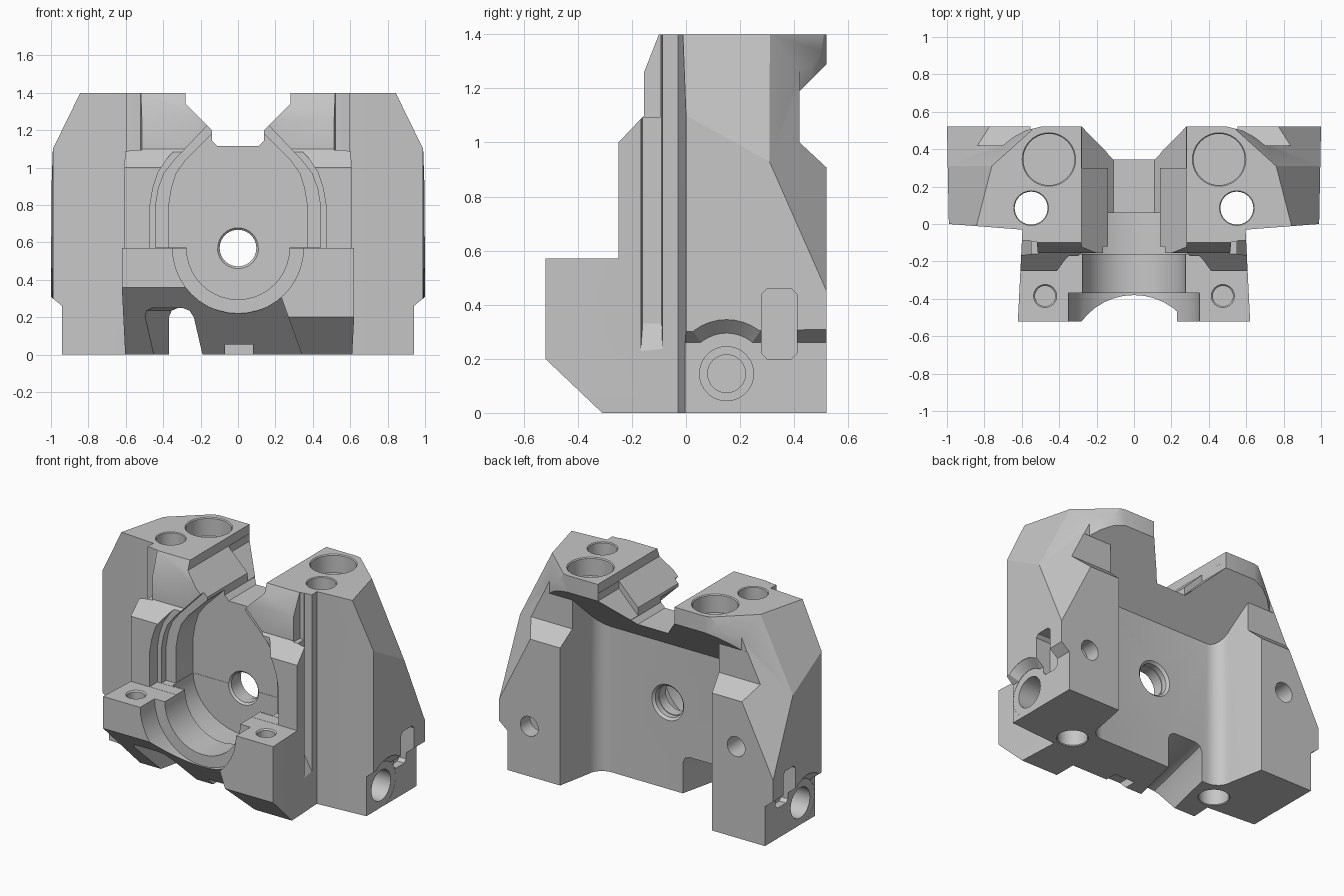
import bpy, bmesh, math
from mathutils import Vector, Matrix

cube = bpy.data.objects.get("Cube")
if cube:
    bpy.data.objects.remove(cube, do_unlink=True)

steel = bpy.data.materials.new("matte_grey")
steel.use_nodes = True
GREY = (0.57, 0.57, 0.57, 1)
steel.diffuse_color = GREY
steel.node_tree.nodes["Principled BSDF"].inputs["Base Color"].default_value = GREY


def finish(name, bm):
    bmesh.ops.remove_doubles(bm, verts=bm.verts, dist=0.0001)
    bmesh.ops.recalc_face_normals(bm, faces=bm.faces)
    me = bpy.data.meshes.new(name)
    bm.to_mesh(me)
    bm.free()
    me.materials.append(steel)
    ob = bpy.data.objects.new(name, me)
    bpy.context.collection.objects.link(ob)
    return ob


def prism_mesh(pts, axis, lo, hi):
    """Extrude a 2D outline along an axis; the outline uses the other two axes in order."""
    place = {"x": lambda a, b, t: (t, a, b),
             "y": lambda a, b, t: (a, t, b),
             "z": lambda a, b, t: (a, b, t)}[axis]
    bm = bmesh.new()
    ends = [[bm.verts.new(place(a, b, t)) for a, b in pts] for t in (lo, hi)]
    for ring in ends:
        bm.faces.new(ring)
    for i in range(len(pts)):
        bm.faces.new((ends[0][i - 1], ends[0][i], ends[1][i], ends[1][i - 1]))
    return bm


def prism(name, pts, axis, lo, hi):
    return finish(name, prism_mesh(pts, axis, lo, hi))


def slice_off(bm, point, normal):
    """Remove the outer side of a plane from a convex mesh and cap it."""
    bmesh.ops.bisect_plane(bm, geom=bm.verts[:] + bm.edges[:] + bm.faces[:],
                           plane_co=point, plane_no=normal, clear_outer=True)
    bmesh.ops.holes_fill(bm, edges=[e for e in bm.edges if e.is_boundary], sides=0)


def mirrored(half):
    return half + [(-a, b) for a, b in reversed(half)]


def measure(mesh):
    """Whether a mesh is closed, and its volume."""
    bm = bmesh.new()
    bm.from_mesh(mesh)
    result = all(e.is_manifold for e in bm.edges), bm.calc_volume(signed=True)
    bm.free()
    return result


def combine(target, tool, operation="DIFFERENCE"):
    """Boolean that keeps the first solver result that is closed and changed the volume."""
    before = measure(target.data)[1]
    mod = target.modifiers.new("cut", "BOOLEAN")
    mod.operation = operation
    mod.object = tool
    for solver in ("MANIFOLD", "EXACT"):
        mod.solver = solver
        bpy.context.view_layer.update()
        deps = bpy.context.evaluated_depsgraph_get()
        mesh = bpy.data.meshes.new_from_object(target.evaluated_get(deps))
        closed, after = measure(mesh)
        if closed and after > 0.1 and (after > before) == (operation == "UNION") and after != before:
            break
    target.modifiers.remove(mod)
    target.data = mesh
    bpy.data.objects.remove(tool, do_unlink=True)


def drill(target, start, direction, r, depth, rim=0.0):
    """Round hole with an optional chamfered rim, made as one turned cutter."""
    wide = r + 2 * rim
    profile = [(wide, -0.06)] + ([(wide, -rim), (r, rim)] if rim else []) + [(r, depth)]
    turns = [math.tau * i / 40 for i in range(40)]
    bm = bmesh.new()
    rings = [[bm.verts.new((a * math.cos(t), a * math.sin(t), b)) for t in turns] for a, b in profile]
    bm.faces.new(rings[0])
    bm.faces.new(rings[-1])
    for low, high in zip(rings, rings[1:]):
        for i in range(40):
            bm.faces.new((low[i - 1], low[i], high[i], high[i - 1]))
    turn = Vector(direction).to_track_quat("Z", "Y").to_matrix().to_4x4()
    bm.transform(Matrix.Translation(start) @ turn)
    combine(target, finish("hole_cutter", bm))


# Wide rear body with sloping upper sides and rear corners
bm = prism_mesh(mirrored([(0.6, -0.03), (0.99, 0), (1, 0.52)]), "z", 0, 1.4)
for s in (1, -1):
    for a, b, c in (((0.99, 0, 1.1), (0.84, 0, 1.4), (0.76, 0.31, 1.4)),
                    ((1, 0.3, 0.94), (1, 0.52, 0.45), (0.76, 0.31, 1.4))):
        a, b, c = (Vector((s * p[0], p[1], p[2])) for p in (a, b, c))
        n = (b - a).cross(c - a)
        slice_off(bm, a, n if n.x * s > 0 else -n)
body = finish("housing_block", bm)

# Front column and shelf, narrowing slightly toward the rear
column = prism("front_column", [(-0.52, 0.2), (-0.31, 0), (0.1, 0), (0.1, 1.4), (-0.1, 1.4),
               (-0.155, 1.26), (-0.155, 1.1), (-0.25, 1), (-0.25, 0.57), (-0.52, 0.57)], "x", -0.62, 0.62)
for s in (1, -1):
    combine(column, prism("taper_cutter", [(s * 0.622, -0.54), (s * 0.585, 0.2), (s * 0.8, 0.2),
                                           (s * 0.8, -0.54)], "z", -0.1, 1.5))
combine(body, column, "UNION")

# Rear pocket with rounded corners and an overhanging lip
half = [(0.57, 0.6)]
for i in range(7):
    t = math.radians(-90 * i / 6)
    half.append((0.41 + 0.1 * math.cos(t), 0.29 + 0.1 * math.sin(t)))
bm = prism_mesh(mirrored(half), "z", -0.1, 1.5)
slice_off(bm, (0, 0.19, 0.96), (0, -1, 1))
combine(body, finish("pocket_cutter", bm))
combine(body, prism("rear_notch_cutter", [(0.56, 0.87), (0.42, 1), (0.42, 1.19), (0.56, 1.33)], "x", -1.2, 1.2))

# Saddle through the top, opening wider at the rear
combine(body, prism("saddle_cutter", mirrored([(0.28, 1.5), (0.28, 1.34), (0.14, 1.2), (0.14, 1.145),
                                              (0.11, 1.115)]), "y", -0.7, 0.7))
combine(body, prism("rear_saddle_cutter", mirrored([(0.279, 1.5), (0.279, 1.29), (0.109, 1.116)]), "y", 0.3, 0.7))

# Stepped keyhole cavity in the front
combine(body, prism("outer_cavity_cutter", mirrored([(0.47, 0.571), (0.47, 0.8), (0.455, 0.89), (0.425, 0.98),
                    (0.37, 1.06), (0.18, 1.26)]), "y", -0.6, -0.17))
combine(body, prism("middle_cavity_cutter", mirrored([(0.44, 0.572), (0.44, 0.8), (0.425, 0.89), (0.395, 0.97),
                    (0.34, 1.04), (0.15, 1.24)]), "y", -0.61, -0.12))
combine(body, prism("inner_cavity_cutter", mirrored([(0.37, 0.573), (0.37, 0.8), (0.355, 0.89), (0.33, 0.97),
                    (0.28, 1.04), (0.13, 1.19)]), "y", -0.62, 0.06))
bowl = [(0.368 * math.cos(t), 0.58 - 0.32 * math.sin(t)) for t in (math.radians(88 - 8 * i) for i in range(12))]
combine(body, prism("rear_bowl_cutter", mirrored(bowl + [(0.36, 0.7)]), "y", -0.16, 0.058))
drill(body, (0, -0.55, 0.57), (0, 1, 0), 0.275, 0.5)
drill(body, (0, -0.55, 0.57), (0, 1, 0), 0.35, 0.18)
drill(body, (0, 0.06, 0.57), (0, 1, 0), 0.098, 0.3, 0.01)
drill(body, (0, 0.19, 0.57), (0, -1, 0), 0.102, 0.05, 0.015)

# Undercut slope beneath the shelf
bm = prism_mesh([(-0.6, 0.44), (-0.1, -0.06), (-0.6, -0.06)], "x", -0.8, 0.6)
slice_off(bm, (0.23, 0, 0.31), (0.28, 0, 0.1))
combine(body, finish("slope_cutter", bm))

# Slanted cable slot and small notch in the base
bm = prism_mesh([(-0.45, -0.1), (-0.45, 0.2), (-0.435, 0.235), (-0.4, 0.25), (-0.24, 0.25),
                 (-0.205, 0.235), (-0.19, 0.2), (-0.19, -0.1)], "y", -0.6, 0.3)
for v in bm.verts:
    v.co.x += 0.23 * (v.co.y + 0.16)
combine(body, finish("slot_cutter", bm))
combine(body, prism("notch_cutter", [(-0.07, -0.1), (-0.07, 0.055), (0.08, 0.055), (0.08, -0.1)], "y", -0.3, -0.08))

# Features shared by both sides
for s in (1, -1):
    # Vertical side groove with a ramped foot, and the relief above the shoulder
    bm = prism_mesh([(s * 0.55, -0.16), (s * 0.55, -0.09), (s * 0.7, -0.08), (s * 0.7, -0.18)], "z", 0.05, 1.5)
    slice_off(bm, (s * 0.55, 0, 0.33), (-s * 0.095, 0, -0.05))
    combine(body, finish("groove_cutter", bm))
    combine(body, prism("relief_cutter", [(s * 0.5, -0.3), (s * 0.52, -0.095), (s * 0.72, -0.095),
                                          (s * 0.72, -0.3)], "z", 1.095, 1.5))
    # Rounded rear corner of the top lip
    combine(body, prism("lip_corner_cutter", [(s * 0.7, 0.421), (s * 0.645, 0.465), (s * 0.58, 0.5), (s * 0.48, 0.525),
                                              (s * 0.48, 0.6), (s * 0.85, 0.6), (s * 0.85, 0.421)], "z", 1.15, 1.5))
    # Stepped lower flank with an arched relief
    combine(body, prism("flank_cutter", [(s * 0.94, -0.1), (s * 0.94, 0.26), (s * 1.02, 0.325),
                                         (s * 1.2, 0.325), (s * 1.2, -0.1)], "y", -0.2, 0.7))
    drill(body, (s * 0.966, 0.15, 0.145), (-s, 0, 0), 0.15, 0.027, 0.025)
    # Side socket and key slot
    drill(body, (s * 0.94, 0.15, 0.145), (-s, 0, 0), 0.1, 0.18)
    drill(body, (s * 0.94, 0.15, 0.145), (-s, 0, 0), 0.07, 0.24)
    combine(body, prism("key_cutter", [(0.28, 0.22), (0.30, 0.2), (0.39, 0.2), (0.41, 0.22), (0.41, 0.44),
                        (0.39, 0.46), (0.3, 0.46), (0.28, 0.44)], "x", *sorted((s * 0.89, s * 1.2))))
    # Top sockets, through bores and shelf holes
    drill(body, (s * 0.455, 0.345, 1.4), (0, 0, -1), 0.137, 0.12, 0.006)
    drill(body, (s * 0.55, 0.085, 1.4), (0, 0, -1), 0.088, 1.3, 0.005)
    drill(body, (s * 0.55, 0.085, 0), (0, 0, 1), 0.091, 0.2, 0.005)
    drill(body, (s * 0.475, -0.385, 0.57), (0, 0, -1), 0.054, 0.18, 0.008)

# Rear screw holes
drill(body, (0.78, 0.52, 0.33), (0, -1, 0), 0.065, 0.1)
drill(body, (-0.73, 0.52, 0.6), (0, -1, 0), 0.065, 0.2)

body.data.materials.clear()
body.data.materials.append(steel)
for p in body.data.polygons:
    p.material_index = 0
bpy.ops.object.select_all(action="DESELECT")
body.select_set(True)
bpy.context.view_layer.objects.active = body
bpy.ops.object.shade_smooth_by_angle(angle=math.radians(25))
